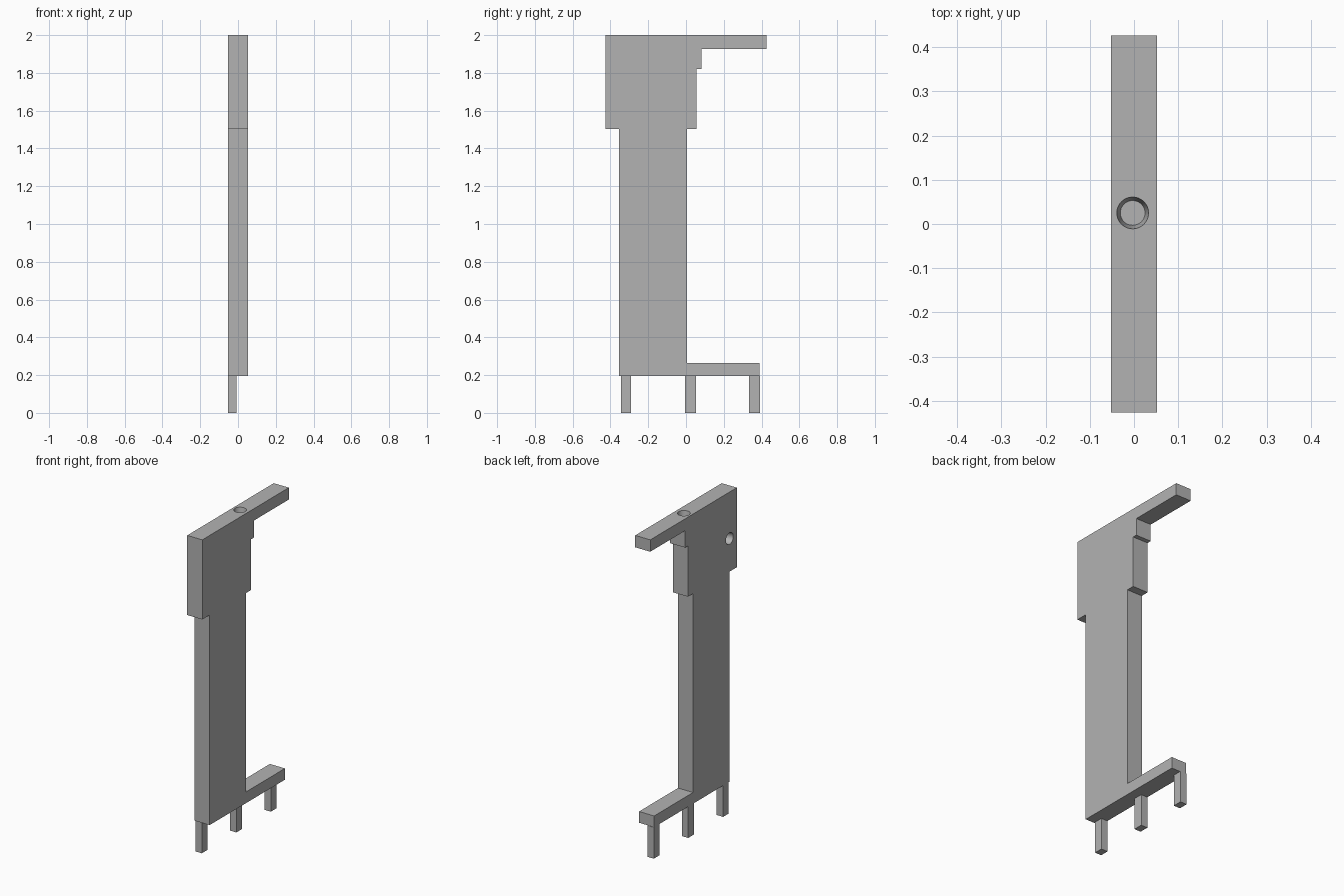
import bpy
import bmesh
from math import pi
from mathutils import Matrix, Vector

cube = bpy.data.objects.get("Cube")
if cube:
    bpy.data.objects.remove(cube, do_unlink=True)

HALF = 0.052  # half the thickness of the panel

grey = bpy.data.materials.new("plain_grey")
grey.use_nodes = True
colour = (0.45, 0.45, 0.45, 1)
grey.diffuse_color = colour
grey.node_tree.nodes["Principled BSDF"].inputs["Base Color"].default_value = colour


def add_object(name, bm):
    bmesh.ops.recalc_face_normals(bm, faces=bm.faces)
    mesh = bpy.data.meshes.new(name)
    bm.to_mesh(mesh)
    bm.free()
    mesh.materials.append(grey)
    obj = bpy.data.objects.new(name, mesh)
    bpy.context.collection.objects.link(obj)
    return obj


def extrude_profile(name, points, x0, x1):
    """Side outline in (y, z), extruded across x."""
    bm = bmesh.new()
    face = bm.faces.new([bm.verts.new((x0, y, z)) for y, z in points])
    grown = bmesh.ops.extrude_face_region(bm, geom=[face])["geom"]
    verts = [v for v in grown if isinstance(v, bmesh.types.BMVert)]
    bmesh.ops.translate(bm, vec=(x1 - x0, 0, 0), verts=verts)
    return add_object(name, bm)


def drill(body, name, mouth, inward, rotation):
    """Blind hole with a slight taper; rotation turns +z to face out of the mouth."""
    depth, r_mouth, r_floor = 0.05, 0.036, 0.028
    over = 0.01
    r_top = r_mouth + (r_mouth - r_floor) * over / depth
    centre = Vector(mouth) + Vector(inward) * (depth - over) / 2
    bm = bmesh.new()
    bmesh.ops.create_cone(bm, cap_ends=True, segments=32, radius1=r_floor,
                          radius2=r_top, depth=depth + over,
                          matrix=Matrix.Translation(centre) @ rotation)
    cutter = add_object(name, bm)
    cutter.hide_render = True
    cutter.hide_set(True)
    cutter.display_type = 'WIRE'
    mod = body.modifiers.new(name, 'BOOLEAN')
    mod.operation = 'DIFFERENCE'
    mod.solver = 'EXACT'
    mod.object = cutter
    return cutter


# Panel with stepped head, top arm and lower arm
outline = [
    (-0.354, 0.195), (0.388, 0.195), (0.388, 0.265), (0.005, 0.265),
    (0.005, 1.504), (0.055, 1.504), (0.055, 1.82), (0.082, 1.82),
    (0.082, 1.926), (0.426, 1.926), (0.426, 2.0), (-0.426, 2.0),
    (-0.426, 1.504), (-0.354, 1.504),
]
panel = extrude_profile("panel", outline, -HALF, HALF)

# Blind holes in the top edge and the right face
cutters = [
    drill(panel, "top_hole_cutter", (-0.003, 0.025, 2.0), (0, 0, -1), Matrix.Identity(4)),
    drill(panel, "side_hole_cutter", (-HALF, -0.355, 1.71), (1, 0, 0),
          Matrix.Rotation(-pi / 2, 4, 'Y')),
]

# Bake the holes, then drop the cutters
bpy.context.view_layer.update()
evaluated = panel.evaluated_get(bpy.context.evaluated_depsgraph_get())
baked = bpy.data.meshes.new_from_object(evaluated)
panel.modifiers.clear()
panel.data = baked
for cutter in cutters:
    bpy.data.objects.remove(cutter, do_unlink=True)

# Three pins below the lower edge, flush with the right face
for place, y0, y1 in (("front", -0.345, -0.291), ("middle", -0.005, 0.053),
                      ("back", 0.334, 0.391)):
    extrude_profile(place + "_pin",
                    [(y0, 0), (y1, 0), (y1, 0.195), (y0, 0.195)], -HALF, -0.008)

# Round hole walls, sharp block edges
bpy.ops.object.select_all(action='DESELECT')
panel.select_set(True)
bpy.context.view_layer.objects.active = panel
bpy.ops.object.shade_smooth_by_angle(angle=pi / 6)
